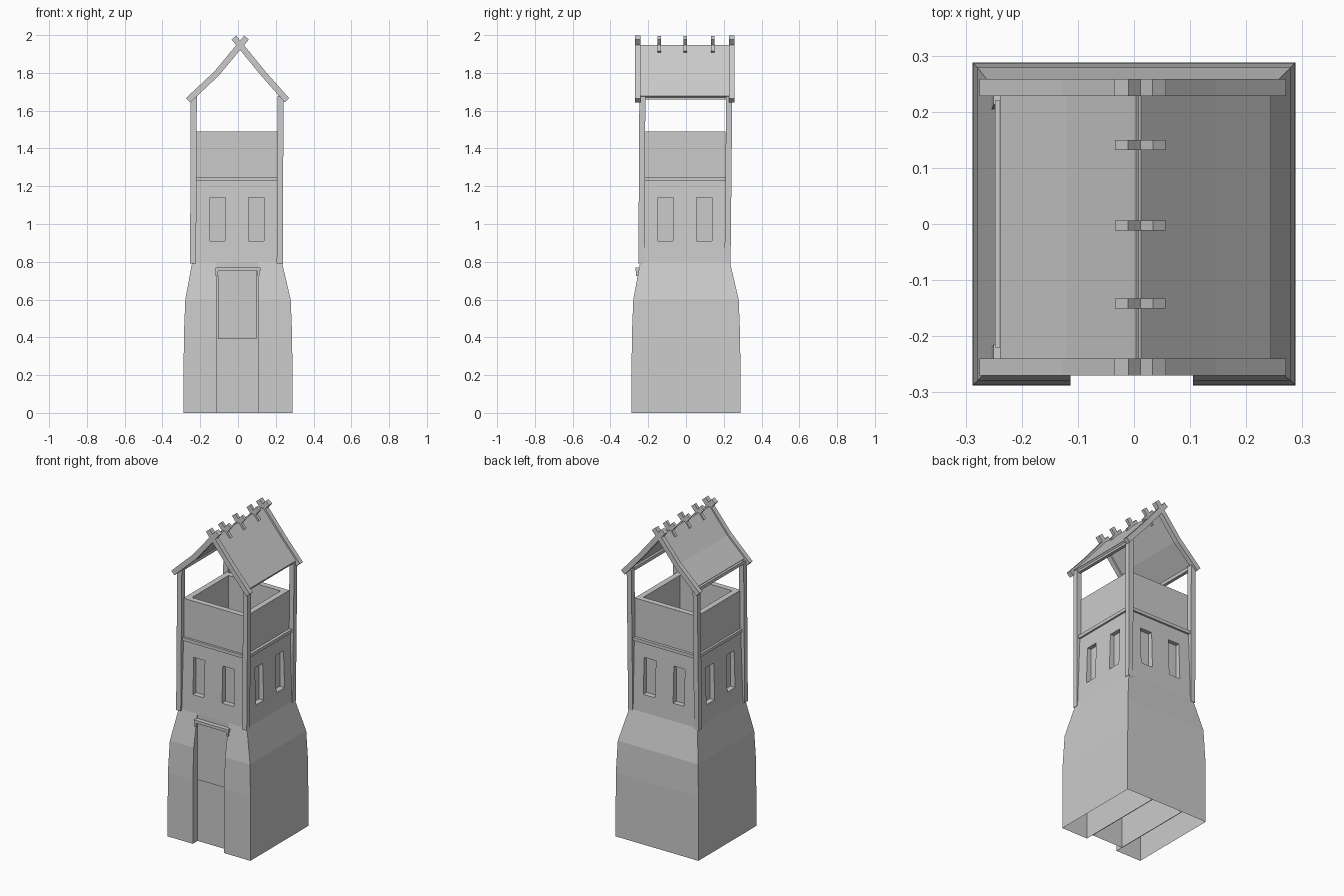
import bpy, bmesh
from mathutils import Vector

if "Cube" in bpy.data.objects:
    bpy.data.objects.remove(bpy.data.objects["Cube"])


def finish(name, bm):
    bmesh.ops.recalc_face_normals(bm, faces=bm.faces[:])
    me = bpy.data.meshes.new(name)
    bm.to_mesh(me)
    bm.free()
    ob = bpy.data.objects.new(name, me)
    bpy.context.collection.objects.link(ob)
    return ob


def loft(name, rings, bottom=True, top=True):
    """Skin a list of equal-length closed rings of 3D points."""
    bm = bmesh.new()
    vs = [[bm.verts.new(p) for p in r] for r in rings]
    n = len(vs[0])
    for a, b in zip(vs, vs[1:]):
        for i in range(n):
            j = (i + 1) % n
            bm.faces.new((a[i], a[j], b[j], b[i]))
    if bottom:
        bm.faces.new(vs[0])
    if top:
        bm.faces.new(vs[-1])
    return finish(name, bm)


def rect(x0, x1, y0, y1, z):
    return [(x0, y0, z), (x1, y0, z), (x1, y1, z), (x0, y1, z)]


def box(name, x0, x1, y0, y1, z0, z1):
    return loft(name, [rect(x0, x1, y0, y1, z0), rect(x0, x1, y0, y1, z1)])


def strip(name, path, thick, y0, y1):
    """Thick bent board following an x-z path, extruded along y."""
    pts = [Vector(p) for p in path]
    rings = []
    for i, p in enumerate(pts):
        d = (pts[min(i + 1, len(pts) - 1)] - pts[max(i - 1, 0)]).normalized()
        n = Vector((-d.y, d.x)) * thick / 2
        a, b = p + n, p - n
        rings.append([(a.x, y0, a.y), (a.x, y1, a.y), (b.x, y1, b.y), (b.x, y0, b.y)])
    return loft(name, rings)


# Flared stone base, open underneath, with an entrance recess in front
def base_ring(h, z, cx=0, cy=0):
    yr = -0.24
    f = min(cy - h, yr)
    return [(cx - h, f, z), (-0.113, f, z), (-0.113, yr, z), (0.105, yr, z),
            (0.105, f, z), (cx + h, f, z), (cx + h, cy + h, z), (cx - h, cy + h, z)]


loft("base", [base_ring(0.288, 0), base_ring(0.287, 0.4),
              base_ring(0.279, 0.6), base_ring(0.237, 0.8, -0.005, -0.005)], bottom=False)

# Inner side walls behind the entrance
for x in (-0.113, 0.105):
    box("inner_wall", x - 0.002, x + 0.002, -0.24, 0.286, 0.0, 0.39)

# Door and lintel
box("door", -0.107, 0.097, -0.249, -0.235, 0.39, 0.76)
box("door_lintel", -0.12, 0.12, -0.268, -0.225, 0.752, 0.77)
for x in (-0.115, 0.107):
    box("lintel_bracket", x - 0.005, x + 0.008, -0.264, -0.235, 0.725, 0.752)

# Upper tower with two recessed windows on each side
tower = loft("upper_tower", [rect(-0.242, 0.232, -0.242, 0.232, 0.8),
                             rect(-0.228, 0.217, -0.226, 0.217, 1.24)])
cut = bmesh.new()
for lo, hi in ((-0.147, -0.07), (0.055, 0.137)):
    for c0, c1 in ((-0.3, -0.205), (0.195, 0.3)):
        for x0, x1, y0, y1 in ((lo, hi, c0, c1), (c0, c1, lo, hi)):
            m = bmesh.ops.create_cube(cut, size=1)["verts"]
            bmesh.ops.scale(cut, vec=(x1 - x0, y1 - y0, 0.23), verts=m)
            bmesh.ops.translate(cut, vec=((x0 + x1) / 2, (y0 + y1) / 2, 1.025), verts=m)
cutter = finish("window_cutter", cut)
cutter.hide_render = True
mod = tower.modifiers.new("windows", "BOOLEAN")
mod.operation = "DIFFERENCE"
mod.solver = "EXACT"
mod.object = cutter
bpy.context.view_layer.update()
cut_mesh = bpy.data.meshes.new_from_object(tower.evaluated_get(bpy.context.evaluated_depsgraph_get()))
tower.modifiers.clear()
tower.data = cut_mesh
bpy.data.objects.remove(cutter)

# Open parapet of the lookout platform
o, i, zt, zb = (-0.224, 0.21), (-0.188, 0.174), 1.49, 1.24
loft("parapet", [rect(*o, *o, zb), rect(*o, *o, zt), rect(*i, *i, zt), rect(*i, *i, zb + 0.01)])

# Horizontal rails below the parapet
for c in (-0.232, 0.217):
    box("rail_x", -0.235, 0.225, c - 0.006, c + 0.012, 1.23, 1.25)
    box("rail_y", c - 0.006, c + 0.012, -0.235, 0.225, 1.23, 1.25)

# Corner posts
for bx, tx in ((-0.238, -0.234), (0.221, 0.225)):
    for by, ty in ((-0.236, -0.231), (0.22, 0.229)):
        r = 0.016
        loft("corner_post", [rect(x - r, x + r, y - r, y + r, z)
                             for x, y, z in ((bx, by, 0.79), (tx, ty, 1.675))])

# Eave beams
for x in (-0.238, 0.222):
    box("eave_beam", x - 0.01, x + 0.01, -0.22, 0.22, 1.66, 1.68)

# Roof panels, crossed gable rafters and ridge clips for both slopes
left = [(-0.264, 1.655), (-0.115, 1.795), (0.045, 1.987)]
right = [(0.259, 1.655), (0.135, 1.795), (-0.022, 1.987)]
for side, p in (("left", left), ("right", right)):
    eave = (-0.235, 1.682) if side == "left" else (0.24, 1.674)
    strip(side + "_roof_panel", [eave, p[1], (0.008, 1.945)], 0.012, -0.245, 0.235)
    for y in (-0.255, 0.243):
        strip(side + "_gable_rafter", p, 0.032, y - 0.015, y + 0.015)
    low = Vector(p[1]).lerp(Vector(p[2]), 0.58)
    for y in (-0.142, -0.003, 0.141):
        strip(side + "_ridge_clip", [low, p[2]], 0.03, y - 0.009, y + 0.009)
